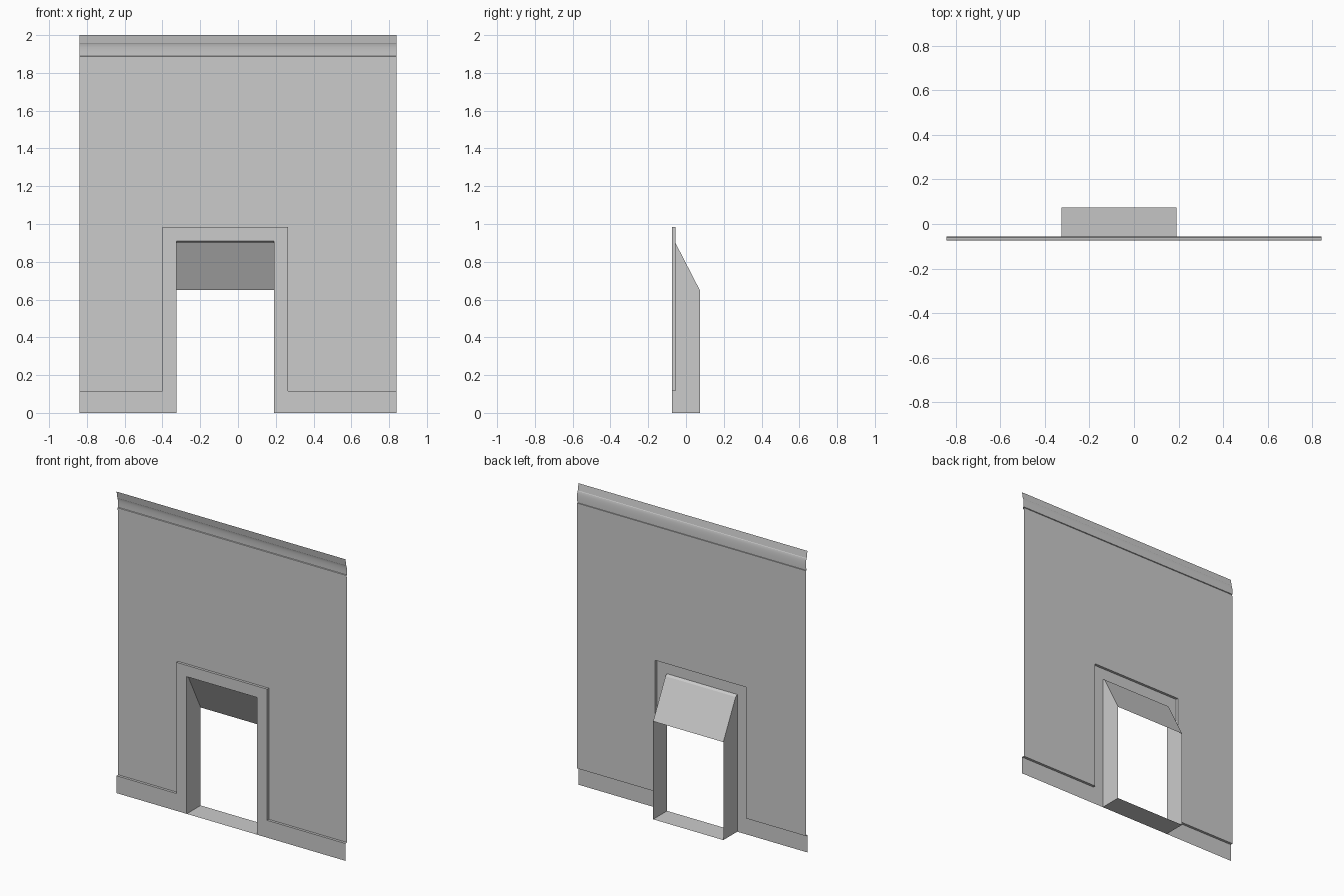
import bpy, math

if "Cube" in bpy.data.objects:
    bpy.data.objects.remove(bpy.data.objects["Cube"])

HALF_W = 0.84                      # half width of the wall
FRONT, WALL, BACK = -0.073, -0.056, 0.073   # depth planes
OL, OR, OTOP = -0.325, 0.19, 0.91  # opening
FL, FR, FTOP = -0.40, 0.265, 0.985 # surround outer edge
BASE, CROWN = 0.115, 1.875         # skirting top, crown bottom


def make(name, verts, faces):
    me = bpy.data.meshes.new(name)
    me.from_pydata(verts, [], faces)
    ob = bpy.data.objects.new(name, me)
    bpy.context.collection.objects.link(ob)
    return ob


def panel(name, outline, y):
    """Flat sheet from an x-z outline."""
    return make(name, [(x, y, z) for x, z in outline], [range(len(outline))])


def strip_y(name, line, y0, y1):
    """Sweep an x-z line in depth."""
    v = [(x, y, z) for x, z in line for y in (y0, y1)]
    f = [(2*i, 2*i + 2, 2*i + 3, 2*i + 1) for i in range(len(line) - 1)]
    return make(name, v, f)


def strip_x(name, profile, x0, x1):
    """Sweep a y-z profile across the width."""
    v = [(x, y, z) for y, z in profile for x in (x0, x1)]
    f = [(2*i, 2*i + 1, 2*i + 3, 2*i + 2) for i in range(len(profile) - 1)]
    return make(name, v, f)


# Edge where the wall meets the raised skirting and surround
step = [(-HALF_W, BASE), (FL, BASE), (FL, FTOP),
        (FR, FTOP), (FR, BASE), (HALF_W, BASE)]
# Edge of the opening
inner = [(HALF_W, 0), (OR, 0), (OR, OTOP), (OL, OTOP), (OL, 0), (-HALF_W, 0)]

# Main wall sheet
panel("wall", step + [(HALF_W, CROWN), (-HALF_W, CROWN)], WALL)

# Skirting and opening surround, with the return to the wall
panel("surround_face", (step + inner)[::-1], FRONT)
strip_y("surround_edge", step, FRONT, WALL)

# Recess: sides, floor and sloping hood, open at the back
side = [(FRONT, 0), (BACK, 0), (BACK, 0.65), (WALL, 0.90), (FRONT, OTOP)]
verts = [(x, y, z) for x in (OL, OR) for y, z in side]
make("recess", verts, [(0, 1, 2, 3, 4), (9, 8, 7, 6, 5),
                       (0, 5, 6, 1), (2, 7, 8, 3), (3, 8, 9, 4)])

# Crown moulding: small bead, cove and flared lip
cove = [(WALL - 0.001 - 0.008 * (1 - math.cos(t * math.pi / 12)),
         1.89 + 0.065 * math.sin(t * math.pi / 12)) for t in range(0, 7)]
crown = strip_x("crown_moulding",
                [(WALL, CROWN), (-0.062, CROWN), (-0.062, 1.888)] + cove
                + [(FRONT, 2.0)], -HALF_W, HALF_W)

# Consistent outline direction for the surround, smooth cove
bpy.data.objects["surround_face"].data.flip_normals()
bpy.context.view_layer.objects.active = crown
crown.select_set(True)
bpy.ops.object.shade_smooth_by_angle(angle=math.radians(25))
